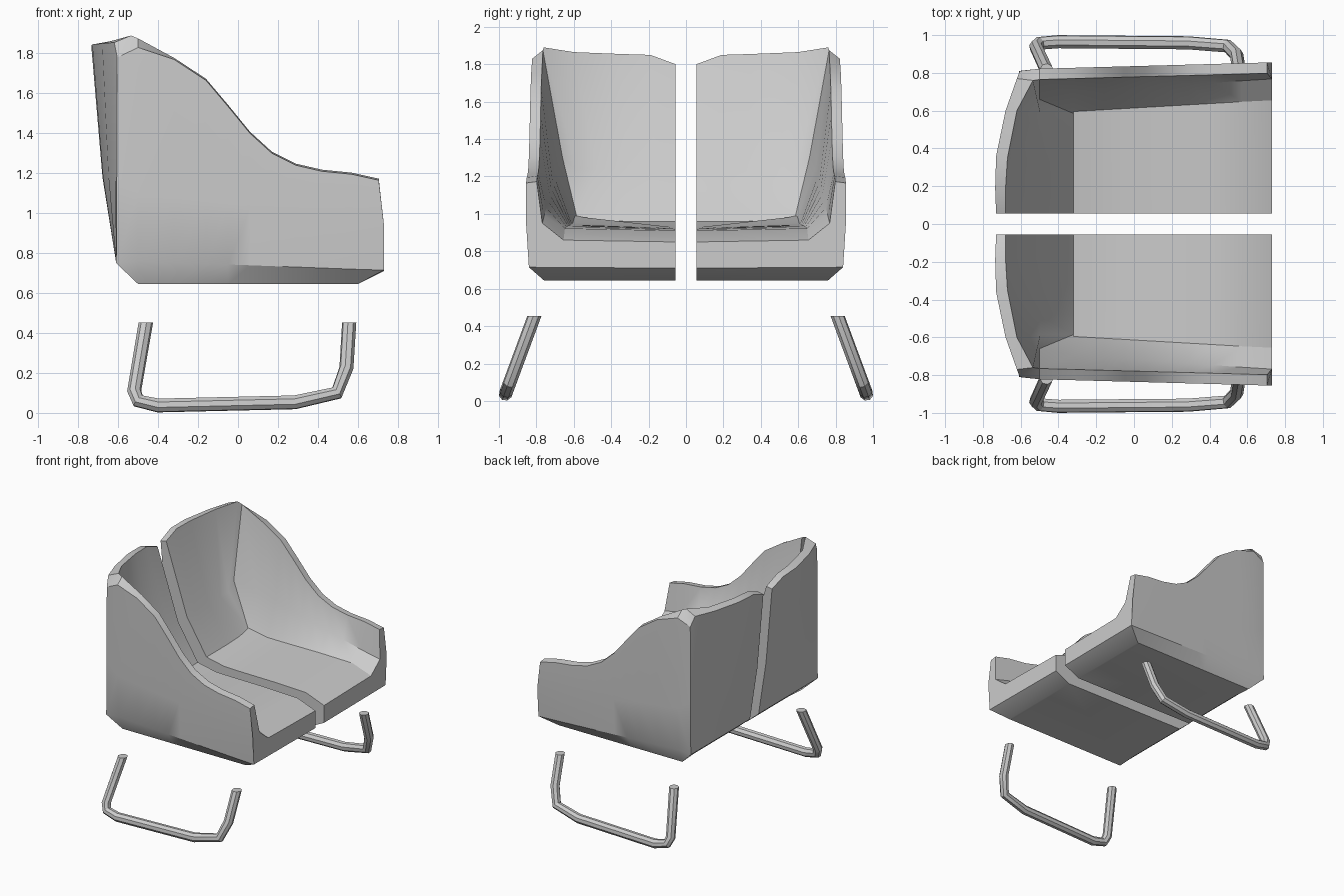
import bpy, bmesh, math
from mathutils import Vector as V

if "Cube" in bpy.data.objects:
    bpy.data.objects.remove(bpy.data.objects["Cube"])

GAP = 0.055


def lerp(a, b, t):
    return a + (b - a) * t


def finish(name, mesh):
    # link, mirror across the centre plane, shade smooth with sharp creases
    ob = bpy.data.objects.new(name, mesh)
    bpy.context.collection.objects.link(ob)
    m = ob.modifiers.new("mirror", 'MIRROR')
    m.use_axis = (False, True, False)
    m.use_mirror_merge = False
    bpy.ops.object.select_all(action='DESELECT')
    ob.select_set(True)
    bpy.context.view_layer.objects.active = ob
    bpy.ops.object.shade_smooth_by_angle(angle=math.radians(30))
    return ob


# Each station is a column: bottom, low, outer mid, outer rim, inner rim, inner mid, crease
columns = []

# backrest: outer rim, inner rim, y of the lower inner points
back = [((-.73, GAP, 1.79), (-.68, GAP, 1.80), GAP),
        ((-.735, .19, 1.84), (-.68, .19, 1.85), .17),
        ((-.73, .36, 1.845), (-.67, .35, 1.855), .32),
        ((-.68, .60, 1.85), (-.62, .60, 1.865), .48),
        ((-.62, .77, 1.855), (-.535, .76, 1.89), .585),
        ((-.605, .81, 1.78), (-.535, .76, 1.89), .585)]
for o, i, y in back:
    low = V((-.61, o[1], .75))
    columns.append([V((-.5, min(o[1], .76), .655)), low,
                    V((lerp(low.x, o[0], .55), o[1], 1.18)), V(o), V(i),
                    V((-.495, y, 1.24)),
                    V((-.32, y, .96 + .03 * max(0, (y - .45) / .135)))])

# armrest: rim profile (x, z) from the back corner to the front
arm = [(-.50, 1.83), (-.32, 1.77), (-.16, 1.665), (-.05, 1.535), (.06, 1.40), (.17, 1.30),
       (.29, 1.24), (.42, 1.21), (.57, 1.195), (.705, 1.165)]
seat_z = [(-.32, .96), (-.15, .925), (.3, .92), (.58, .91), (.73, .85)]


def seat_height(x):
    for (a, za), (b, zb) in zip(seat_z, seat_z[1:]):
        if x <= b:
            return lerp(za, zb, max(0, (x - a) / (b - a)))
    return seat_z[-1][1]


for x, z in arm:
    t = (x + .5) / 1.205
    y = lerp(.822, .855, t)
    xb = .73 if x > .7 else x                      # front edge leans slightly
    xc = max(xb, -.32)
    crease_z = seat_height(xc) + lerp(.03, .01, t)
    columns.append([V((min(xb, .6), .76, .645)), V((xb, lerp(.81, .84, t), lerp(.76, .715, t))),
                    V((xb, y, lerp(1.1, .95, t))), V((x, y, z)),
                    V((x, y - .057, z + (.045 if x < -.4 else .008))),
                    V((xb, lerp(.66 if x < -.4 else .68, .768, t), lerp(1.3, .95, t))),
                    V((xc, lerp(.585, .655, t), crease_z))])

# shell half: skin the columns, then close seat, underside, front and gap wall
bm = bmesh.new()
grid = [[bm.verts.new(p) for p in col] for col in columns]
for a, b in zip(grid, grid[1:]):
    for k in range(6):
        bm.faces.new((a[k], b[k], b[k + 1], a[k + 1]))

first = len(back) + 1                              # arm station where the seat begins
seat_edge = [grid[0][6]] + [bm.verts.new((c[6].co.x, GAP, seat_height(c[6].co.x)))
                            for c in grid[first + 1:]]
creases = [c[6] for c in grid[first:]]
bm.faces.new([seat_edge[0], seat_edge[1], creases[1]] + [c[6] for c in reversed(grid[1:first + 1])])
for k in range(1, len(creases) - 1):
    bm.faces.new((seat_edge[k], seat_edge[k + 1], creases[k + 1], creases[k]))
front_low = bm.verts.new((.73, GAP, .71))
front_bottom = bm.verts.new((.6, GAP, .645))
last = grid[-1]
bm.faces.new(last[1:] + [seat_edge[-1], front_low])
bm.faces.new((last[0], last[1], front_low, front_bottom))
bm.faces.new([c[0] for c in grid] + [front_bottom])
bm.faces.new(grid[0] + seat_edge[1:] + [front_low, front_bottom])
bmesh.ops.remove_doubles(bm, verts=bm.verts, dist=1e-4)
bmesh.ops.recalc_face_normals(bm, faces=bm.faces)
mesh = bpy.data.meshes.new("seat_shell")
bm.to_mesh(mesh)
bm.free()
finish("seat_shell", mesh)

# sled leg: bent tube leaning outward, cut level at the top
path = [(.557, .455), (.543, .225), (.495, .10), (.285, .053), (-.40, .037),
        (-.50, .06), (-.52, .11), (-.462, .45)]
cu = bpy.data.curves.new("leg_path", 'CURVE')
cu.dimensions = '3D'
cu.bevel_depth = .036
cu.bevel_resolution = 2
cu.use_fill_caps = True
sp = cu.splines.new('POLY')
sp.points.add(len(path) - 1)
for p, (x, z) in zip(sp.points, path):
    p.co = (x, .964 - (z - .04) * .37, z, 1)
tmp = bpy.data.objects.new("leg_path", cu)
bpy.context.collection.objects.link(tmp)
dg = bpy.context.evaluated_depsgraph_get()
leg = bpy.data.meshes.new_from_object(tmp.evaluated_get(dg))
bpy.data.objects.remove(tmp)
for v in leg.vertices:
    if v.co.z > .4:                                # slide end rings along the tube to a flat cut
        d = .453 - v.co.z
        v.co += V((.06 * d if v.co.x > 0 else .17 * d, -.37 * d, d))
bm = bmesh.new()
bm.from_mesh(leg)
bmesh.ops.remove_doubles(bm, verts=bm.verts, dist=1e-4)
bmesh.ops.recalc_face_normals(bm, faces=bm.faces)
bm.to_mesh(leg)
bm.free()
finish("sled_leg", leg)
